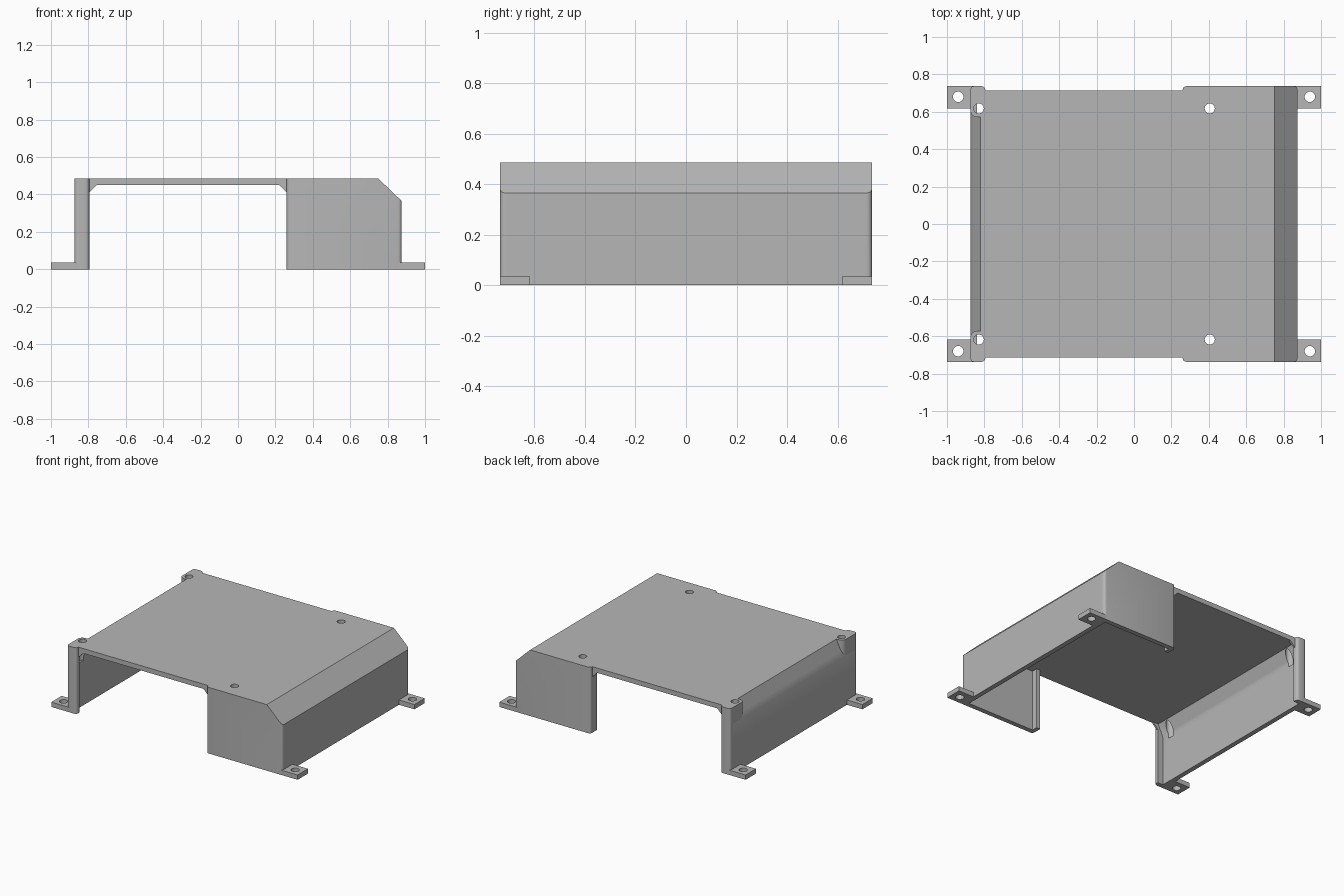
import bpy, bmesh
from mathutils import Vector

if "Cube" in bpy.data.objects:
    bpy.data.objects.remove(bpy.data.objects["Cube"], do_unlink=True)

grey = bpy.data.materials.new("plain_grey")
grey.use_nodes = True
GREY = (0.47, 0.47, 0.47, 1)
grey.diffuse_color = GREY
grey.node_tree.nodes["Principled BSDF"].inputs["Base Color"].default_value = GREY

TOP, T = 0.485, 0.035        # roof height, sheet thickness
SIDE, DEEP = 0.875, 0.737    # outer half width and half depth
INNER = DEEP - T             # inside face of the end flaps
EAVE = 0.365                 # height where the side walls start to slope
ROOF_EDGE = 0.715            # roof edge over the end openings


def prism(name, outline, y0, y1, round_edge=None, radius=0.02):
    """Extrude an x-z outline along y; round the edges the rule picks."""
    bm = bmesh.new()
    face = bm.faces.new([bm.verts.new((x, y0, z)) for x, z in outline])
    ext = bmesh.ops.extrude_face_region(bm, geom=[face])["geom"]
    moved = [g for g in ext if isinstance(g, bmesh.types.BMVert)]
    bmesh.ops.translate(bm, vec=(0, y1 - y0, 0), verts=moved)
    bmesh.ops.recalc_face_normals(bm, faces=bm.faces)
    if round_edge:
        edges = [e for e in bm.edges if round_edge(*[v.co for v in e.verts])]
        bmesh.ops.bevel(bm, geom=edges, offset=radius, segments=4,
                        profile=0.5, affect='EDGES')
    mesh = bpy.data.meshes.new(name)
    bm.to_mesh(mesh)
    bm.free()
    obj = bpy.data.objects.new(name, mesh)
    bpy.context.collection.objects.link(obj)
    mesh.materials.append(grey)
    return obj


def box(x0, x1, z0, z1):
    return [(x0, z0), (x1, z0), (x1, z1), (x0, z1)]


def upright(a, b):
    return abs(a.x - b.x) < 0.001 and abs(a.y - b.y) < 0.001


def drill(obj, points, z0, z1, r=0.027):
    """Cut round vertical holes through an object."""
    for x, y in points:
        bpy.ops.mesh.primitive_cylinder_add(vertices=32, radius=r, depth=z1 - z0,
                                            location=(x, y, (z0 + z1) / 2))
        cutter = bpy.context.object
        cutter.hide_render = True
        cutter.data.materials.append(grey)
        mod = obj.modifiers.new("hole", 'BOOLEAN')
        mod.operation, mod.solver, mod.object = 'DIFFERENCE', 'EXACT', cutter
        bpy.context.view_layer.objects.active = obj
        bpy.ops.object.modifier_apply(modifier=mod.name)
        bpy.data.objects.remove(cutter, do_unlink=True)


parts = []

# Roof and side walls: one bent sheet
outer = [(-SIDE, 0), (-SIDE, EAVE), (-0.82, TOP), (0.75, TOP), (SIDE, EAVE), (SIDE, 0)]
inner = [(0.84, 0), (0.84, 0.35), (0.735, 0.45), (-0.80, 0.45), (-0.84, 0.36), (-0.84, 0)]
shell = prism("roof_and_walls", outer + inner, -INNER, INNER)
drill(shell, [(0.405, s * 0.618) for s in (-1, 1)], 0.4, 0.6)
drill(shell, [(-0.83, s * 0.618) for s in (-1, 1)], 0.33, 0.6)
parts.append(shell)

wide = [(0.26, 0), (SIDE, 0), (SIDE, EAVE), (0.75, TOP), (0.26, TOP)]
opening = [(-0.795, TOP), (-0.795, 0.41), (-0.755, 0.45),
           (0.22, 0.45), (0.26, 0.41), (0.26, TOP)]
corner = [(-SIDE, EAVE), (-0.82, TOP), (-SIDE, TOP)]

for s, end in ((-1, "front"), (1, "back")):
    def outside(a, b, s=s):
        return upright(a, b) and s * a.y > DEEP - 0.001

    # End flaps with softened outer corners
    parts.append(prism(end + "_wide_flap", wide, s * INNER, s * DEEP, outside))
    parts.append(prism(end + "_narrow_flap", box(-SIDE, -0.795, 0, TOP),
                       s * INNER, s * DEEP, outside))
    # Return along the free edge of the wide flap
    parts.append(prism(end + "_flap_return", box(0.26, 0.29, 0, 0.45),
                       s * 0.66, s * INNER))
    # Roof edge with its small corner gussets
    parts.append(prism(end + "_roof_edge", opening, s * INNER, s * ROOF_EDGE))

    # Screw boss filling the sloped corner
    def boss_corner(a, b, s=s):
        return upright(a, b) and a.x < -0.87 and s * a.y < 0.6

    boss = prism(end + "_screw_boss", corner, s * 0.572, s * INNER, boss_corner, 0.035)
    drill(boss, [(-0.83, s * 0.618)], 0.33, 0.6)
    parts.append(boss)

    # Mounting tabs
    for side, hand in ((-1, "right"), (1, "left")):
        tab = prism(f"{end}_{hand}_tab", box(side * 0.85, side, 0, T),
                    s * 0.617, s * DEEP)
        drill(tab, [(side * 0.94, s * 0.68)], -0.1, 0.1, 0.028)
        parts.append(tab)

# Smooth the rounded corners and hole walls, keep bends sharp
bpy.ops.object.select_all(action='DESELECT')
for obj in parts:
    obj.select_set(True)
bpy.context.view_layer.objects.active = parts[0]
bpy.ops.object.shade_smooth_by_angle(angle=0.5)
